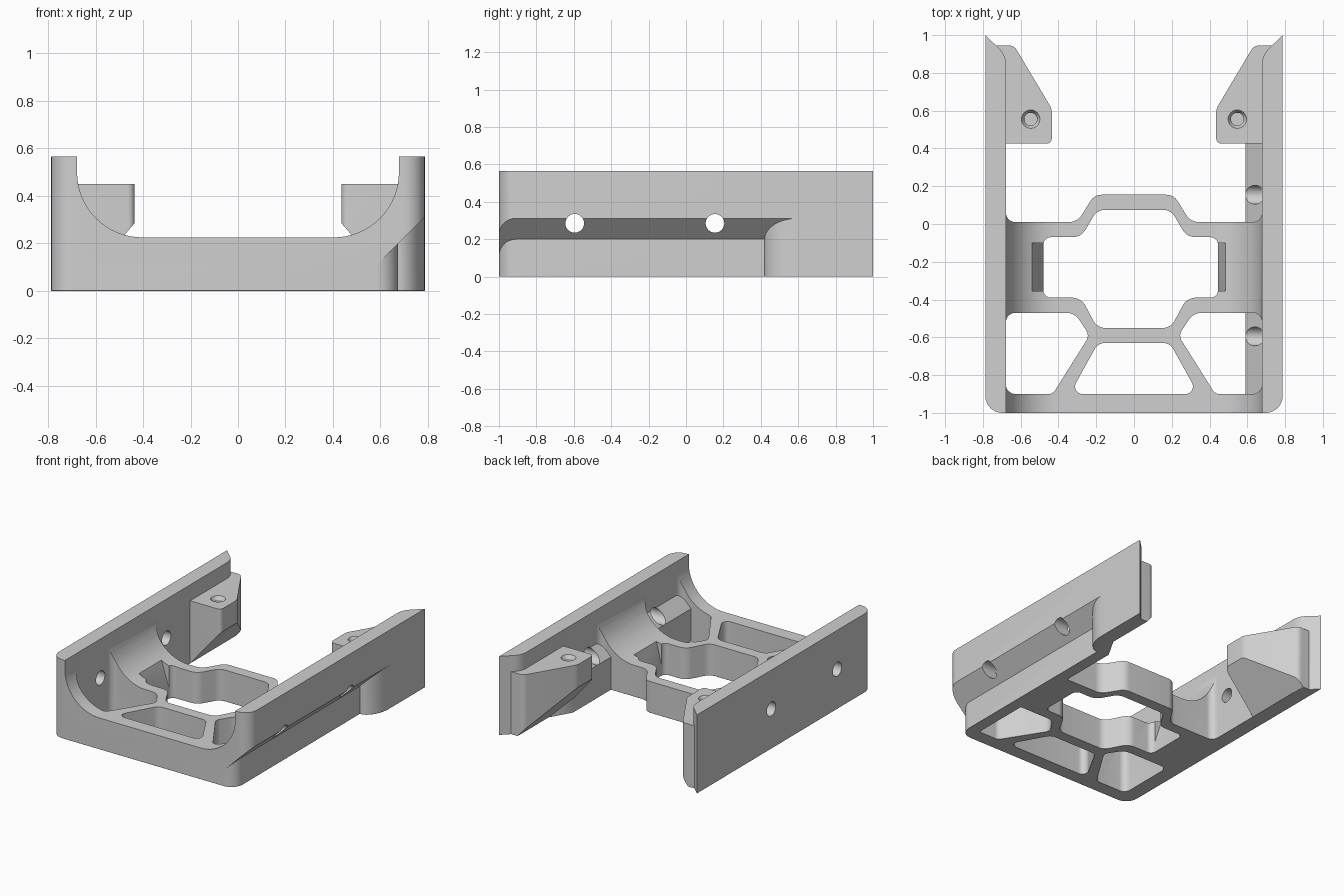
import bpy, bmesh, math
from mathutils import Vector

cube = bpy.data.objects.get("Cube")
if cube:
    bpy.data.objects.remove(cube, do_unlink=True)

IN, OUT, TOP, FLOOR = 0.678, 0.787, 0.565, 0.225   # wall faces and heights
MID = -0.2375                                      # centre line of the ring
END = 1.0


def rounded(points, steps=8):
    """Polygon from (x, y, radius) corners with true arc fillets."""
    out = []
    n = len(points)
    for i, (x, y, r) in enumerate(points):
        p = Vector((x, y))
        if r == 0:
            out.append(p)
            continue
        a = (Vector(points[i - 1][:2]) - p).normalized()
        b = (Vector(points[(i + 1) % n][:2]) - p).normalized()
        half = a.angle(b) / 2
        t = r / math.tan(half)
        c = p + (a + b).normalized() * (r / math.sin(half))
        va, vb = (p + a * t - c).normalized(), (p + b * t - c).normalized()
        out += [c + va.slerp(vb, k / steps) * r for k in range(steps + 1)]
    return out


def prism(name, pts, axis, lo, hi):
    """Extrude a plan (axis z) or a section in x, z (axis y)."""
    bm = bmesh.new()

    def place(p, d):
        return (p[0], p[1], d) if axis == "z" else (p[0], d, p[1])
    a = [bm.verts.new(place(p, lo)) for p in pts]
    b = [bm.verts.new(place(p, hi)) for p in pts]
    bm.faces.new(a)
    bm.faces.new(b)
    for i in range(len(pts)):
        j = (i + 1) % len(pts)
        bm.faces.new((a[i], a[j], b[j], b[i]))
    bmesh.ops.recalc_face_normals(bm, faces=bm.faces)
    return to_object(name, bm)


def to_object(name, bm):
    mesh = bpy.data.meshes.new(name)
    bm.to_mesh(mesh)
    bm.free()
    ob = bpy.data.objects.new(name, mesh)
    bpy.context.collection.objects.link(ob)
    return ob


def drill(name, r1, r2, depth, centre, along_x=False):
    bpy.ops.mesh.primitive_cone_add(vertices=32, radius1=r1, radius2=r2, depth=depth, location=centre,
                                    rotation=(0, math.pi / 2 if along_x else 0, 0))
    bpy.context.object.name = name
    return bpy.context.object


def combine(target, tool, operation="DIFFERENCE"):
    mod = target.modifiers.new(tool.name, "BOOLEAN")
    mod.operation, mod.solver, mod.object = operation, "EXACT", tool
    bpy.context.view_layer.objects.active = target
    bpy.ops.object.modifier_apply(modifier=mod.name)
    bpy.data.objects.remove(tool, do_unlink=True)


def flip(pts):
    """Mirror a half outline across x and close it."""
    return pts + [(-p[0],) + tuple(p[1:]) for p in reversed(pts)]


# Solid block with rounded front corners, hollowed to a cradle
frame = prism("cradle_frame", rounded(flip([(OUT, -END, 0.09), (OUT, END, 0)])), "z", 0, TOP)
R = 0.275
arc = [(IN - R + R * math.cos(t), FLOOR + R - R * math.sin(t))
       for t in (math.pi / 2 * k / 16 for k in range(17))]
combine(frame, prism("cradle_space", flip([(IN, 1)] + arc), "y", -2, 2))

# Open rear between the walls, with the tapered wall ends
rear = [(0.21, 0.155, 0.07), (0.30, 0.01, 0.08), (IN, 0.01, 0.05),
        (IN, 0.895, 0.12), (0.80, 1.012, 0), (0.80, 1.3, 0)]
combine(frame, prism("rear_opening", rounded(flip(rear)), "z", -1, 2))

# Front centre and side windows
combine(frame, prism("front_window", rounded(flip([(0.19, -0.63, 0.06), (0.34, -0.9, 0.04)])), "z", -1, 2))
for s in (1, -1):
    side = [(IN, -0.47, 0.05), (0.315, -0.47, 0.08), (0.235, -0.59, 0.05), (0.43, -0.9, 0.04), (IN, -0.9, 0.05)]
    combine(frame, prism("side_window", rounded([(s * x, y, r) for x, y, r in side]), "z", -1, 2))

# Ring window, and the flared sides that run up into the cradle curve
half = [(0.28, -0.07, 0.08), (0.195, 0.075, 0.07)]
upper = [(0.445, -0.07, 0.04)] + half + [(-x, y, r) for x, y, r in reversed(half)] + [(-0.48, -0.07, 0.04)]
ring = upper + [(x, 2 * MID - y + 0.015 * (y < 0), r) for x, y, r in reversed(upper)]
combine(frame, prism("ring_window", rounded(ring), "z", -1, 2))
flare = [(0.445, 0.08), (0.51, 0.34), (-0.565, 0.34), (-0.48, 0.08)]
combine(frame, prism("ring_flare", flare, "y", -0.355, -0.1))

# Thickened lower wall behind the outer recess
rib = prism("wall_rib", [(0.59, -0.95), (0.73, -0.95), (0.73, 0.62), (0.67, 0.58), (0.59, 0.44)], "z", 0, 0.5)
combine(rib, prism("rib_section", [(0.4, -0.1), (0.72, -0.1), (0.72, 0.365), (0.59, 0.235), (0.4, 0.045)],
                   "y", -2, 2), "INTERSECT")
combine(frame, rib, "UNION")

# Rear screw blocks with sloped undersides
for s in (1, -1):
    plan = [(0.435, 0.425, 0.03), (0.75, 0.425, 0), (0.75, 0.945, 0), (0.635, 0.945, 0.05), (0.435, 0.61, 0.08)]
    block = prism("screw_block", rounded([(s * x, y, r) for x, y, r in plan]), "z", 0, 0.45)
    under = [(0.3, 0.445), (IN, 0), (IN, -0.1), (0.9, -0.1), (0.9, 0.6), (0.3, 0.6)]
    combine(block, prism("block_section", [(s * x, z) for x, z in under], "y", -2, 2), "INTERSECT")
    combine(frame, block, "UNION")
    combine(frame, drill("screw_hole", 0.034, 0.034, 0.2, (s * 0.547, 0.555, 0.4)))
    combine(frame, drill("screw_chamfer", 0.032, 0.05, 0.03, (s * 0.547, 0.555, 0.437)))

# Outer recess: blended plan, limited above by a slope
sweep = [(0.675 + 0.112 * (1 - math.cos(t)), 0.42 + 0.18 * math.sin(t))
         for t in (math.pi / 2 * k / 12 for k in range(13))]
sweep = [(0.675 + 0.787 - x, 1.02 - y) for x, y in reversed(sweep)]
corner = [(0.585 + 0.09 * math.sin(t), -0.91 - 0.09 * math.cos(t))
          for t in (math.pi / 2 * k / 8 for k in range(9))]
recess = prism("recess", [(0.585, -1.2)] + corner + sweep + [(1, 0.6), (1, -1.2)], "z", -0.5, 0.8)
combine(recess, prism("recess_section", [(0.4, -0.2), (0.95, -0.2), (0.95, 0.475), (0.4, -0.075)],
                      "y", -3, 3), "INTERSECT")
combine(frame, recess)

# Cross holes through both walls
for y in (-0.595, 0.155):
    combine(frame, drill("cross_hole", 0.05, 0.05, 3, (0, y, 0.285), True))

# Clean up and chamfer the bottom edges
bm = bmesh.new()
bm.from_mesh(frame.data)
bmesh.ops.remove_doubles(bm, verts=bm.verts, dist=0.0005)
bmesh.ops.dissolve_limit(bm, angle_limit=0.01, verts=bm.verts, edges=bm.edges)
rim = [e for e in bm.edges if len(e.link_faces) == 2 and all(abs(v.co.z) < 0.001 for v in e.verts)
       and sum(f.normal.z < -0.99 for f in e.link_faces) == 1]
bmesh.ops.bevel(bm, geom=rim, offset=0.01, segments=1, affect="EDGES", clamp_overlap=True)
bm.to_mesh(frame.data)
bm.free()

# One plain grey plastic
grey = bpy.data.materials.new("grey_plastic")
grey.use_nodes = True
colour = (0.63, 0.63, 0.63, 1)
grey.diffuse_color = colour
grey.node_tree.nodes["Principled BSDF"].inputs["Base Color"].default_value = colour
frame.data.materials.clear()
frame.data.materials.append(grey)

bpy.ops.object.select_all(action="DESELECT")
frame.select_set(True)
bpy.context.view_layer.objects.active = frame
bpy.ops.object.shade_smooth_by_angle(angle=math.radians(30))
